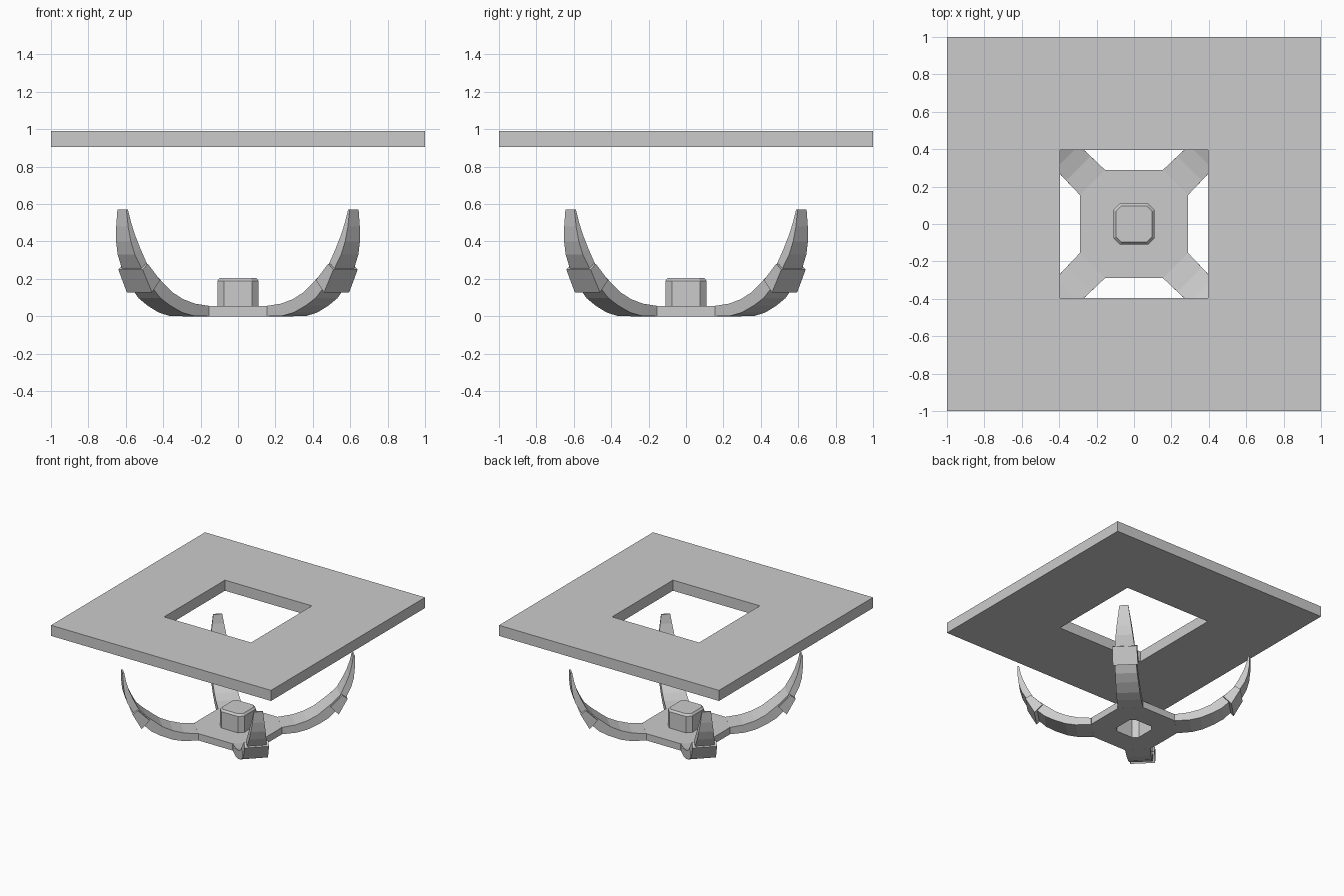
import bpy, bmesh, math
from mathutils import Matrix

if "Cube" in bpy.data.objects:
    bpy.data.objects.remove(bpy.data.objects["Cube"])


def make_object(name, bm):
    bmesh.ops.recalc_face_normals(bm, faces=bm.faces)
    mesh = bpy.data.meshes.new(name)
    bm.to_mesh(mesh)
    bm.free()
    ob = bpy.data.objects.new(name, mesh)
    bpy.context.collection.objects.link(ob)
    return ob


def octagon(a, b):
    """Chamfered square outline: flat sides at a, side half-length b."""
    return [(a, -b), (a, b), (b, a), (-b, a), (-a, b), (-a, -b), (-b, -a), (b, -a)]


def square(a):
    return [(a, -a), (a, a), (-a, a), (-a, -a)]


def stack(name, layers, closed=False, cap=False):
    """Bridge outlines placed at given heights."""
    bm = bmesh.new()
    rings = [[bm.verts.new((x, y, z)) for x, y in pts] for pts, z in layers]
    pairs = list(zip(rings, rings[1:]))
    if closed:
        pairs.append((rings[-1], rings[0]))
    for r, s in pairs:
        n = len(r)
        for i in range(n):
            j = (i + 1) % n
            bm.faces.new((r[i], r[j], s[j], s[i]))
    if cap:
        bm.faces.new(rings[-1])
    return make_object(name, bm)


def sweep(name, sections, angle):
    """Arm from (outer r, outer z, inner r, inner z, half width) sections."""
    bm = bmesh.new()
    rings = [[bm.verts.new(p) for p in ((ro, -w, zo), (ro, w, zo), (ri, w, zi), (ri, -w, zi))]
             for ro, zo, ri, zi, w in sections]
    for r, s in zip(rings, rings[1:]):
        for i in range(4):
            j = (i + 1) % 4
            bm.faces.new((r[i], r[j], s[j], s[i]))
    bm.faces.new(rings[0])
    bm.faces.new(rings[-1])
    bm.transform(Matrix.Rotation(angle, 4, 'Z'))
    return make_object(name, bm)


# Square frame plate with a window
stack("top_plate", [(square(0.395), 0.905), (square(1), 0.905),
                    (square(1), 0.992), (square(0.395), 0.992)], closed=True)

# Hub with an octagonal opening underneath the knob
stack("hub", [(octagon(0.11, 0.075), 0), (octagon(0.29, 0.155), 0),
              (octagon(0.29, 0.155), 0.056), (octagon(0.11, 0.075), 0.056)], closed=True)

# Hollow knob, open at the bottom
stack("knob", [(octagon(0.11, 0.075), 0.056), (octagon(0.11, 0.075), 0.19),
               (octagon(0.097, 0.068), 0.206)], cap=True)

# Curved claws with collars, one per diagonal
claw = [
    (0.315, 0.0, 0.315, 0.056, 0.095),
    (0.43, 0.003, 0.42, 0.068, 0.092),
    (0.51, 0.02, 0.505, 0.092, 0.089),
    (0.60, 0.058, 0.585, 0.13, 0.086),
    (0.67, 0.098, 0.65, 0.18, 0.083),
    (0.735, 0.16, 0.71, 0.228, 0.079),
    (0.806, 0.26, 0.76, 0.278, 0.074),
    (0.845, 0.33, 0.802, 0.36, 0.065),
    (0.866, 0.40, 0.832, 0.43, 0.056),
    (0.876, 0.48, 0.853, 0.50, 0.045),
    (0.878, 0.57, 0.866, 0.57, 0.034),
]
collar = [
    (0.745, 0.127, 0.684, 0.193, 0.095),
    (0.813, 0.25, 0.773, 0.28, 0.092),
]
for k in range(4):
    a = math.radians(45 + 90 * k)
    sweep(f"claw_{k + 1}", claw, a)
    sweep(f"collar_{k + 1}", collar, a)
